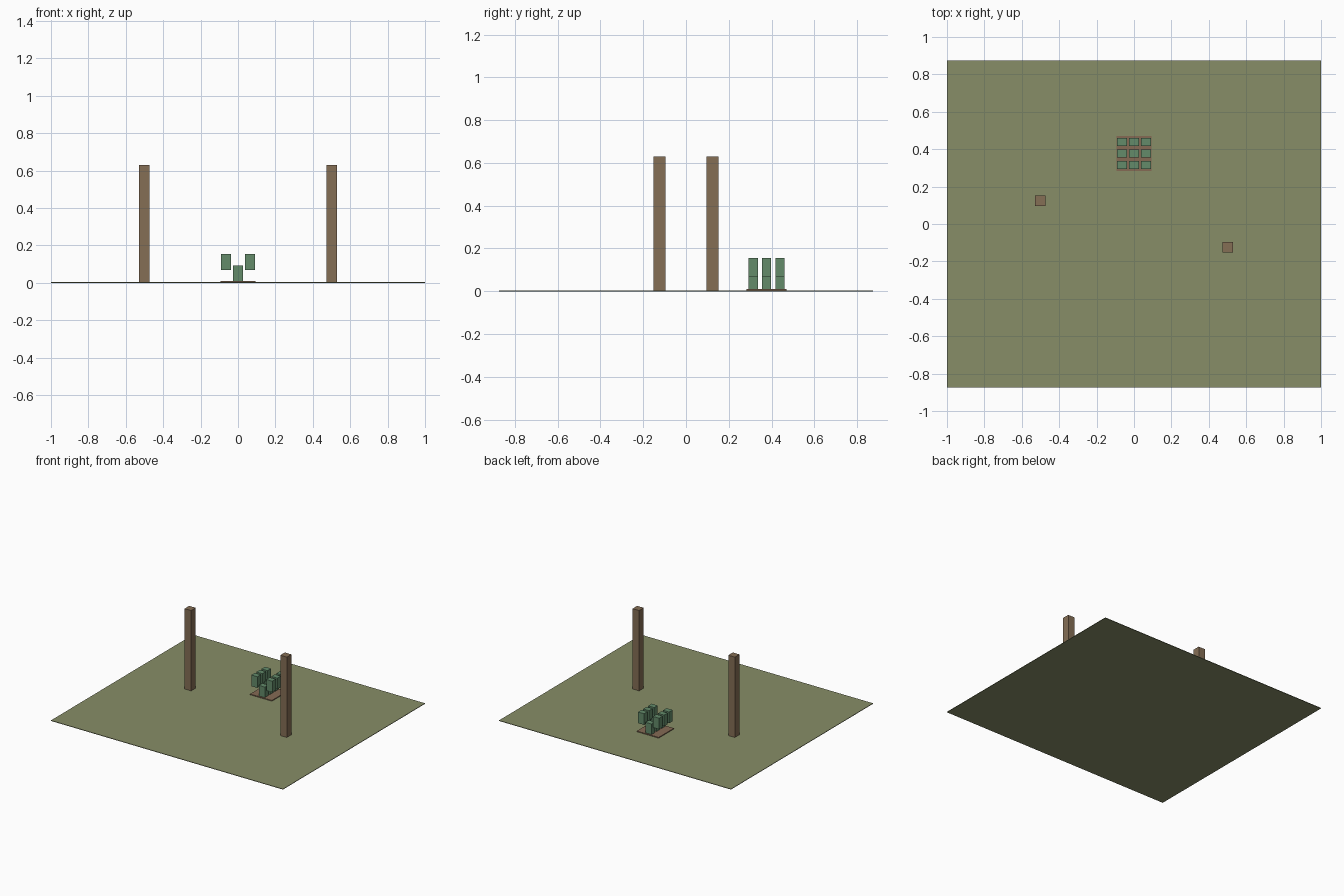
import bpy

if "Cube" in bpy.data.objects:
    bpy.data.objects.remove(bpy.data.objects["Cube"])


def material(name, rgb):
    # sRGB 0-255 to linear
    lin = [(c / 255 / 12.92) if c < 10 else ((c / 255 + 0.055) / 1.055) ** 2.4 for c in rgb]
    m = bpy.data.materials.new(name)
    m.diffuse_color = (*lin, 1)
    m.use_nodes = True
    m.node_tree.nodes["Principled BSDF"].inputs["Base Color"].default_value = m.diffuse_color
    return m


grass = material("olive grass", (135, 141, 103))
wood = material("brown wood", (133, 110, 85))
soil = material("brown soil", (133, 106, 84))
leaf = material("leaf green", (99, 139, 106))


def box(name, center, size, z0, z1, mat):
    bpy.ops.mesh.primitive_cube_add(size=1, location=(*center, (z0 + z1) / 2))
    o = bpy.context.object
    o.name = name
    o.scale = (*size, z1 - z0)
    bpy.ops.object.transform_apply(location=False, rotation=False, scale=True)
    o.data.materials.append(mat)
    return o


# Ground sheet
box("ground", (0, 0), (2, 1.75), 0, 0.004, grass)

# Two posts placed diagonally
for side, s in (("left", -1), ("right", 1)):
    box(f"{side}_post", (0.5 * s, -0.125 * s), (0.056, 0.056), 0.002, 0.63, wood)

# Soil patch behind the posts
box("soil_patch", (0, 0.377), (0.188, 0.188), 0.002, 0.01, soil)

# Three rows of blocks: middle one on the soil, outer two raised
for row in (-1, 0, 1):
    for col in (-1, 0, 1):
        z0 = 0.068 if col else 0.005
        box("plant_block", (0.0645 * col, 0.377 + 0.0625 * row),
            (0.052, 0.043), z0, z0 + 0.087, leaf)
